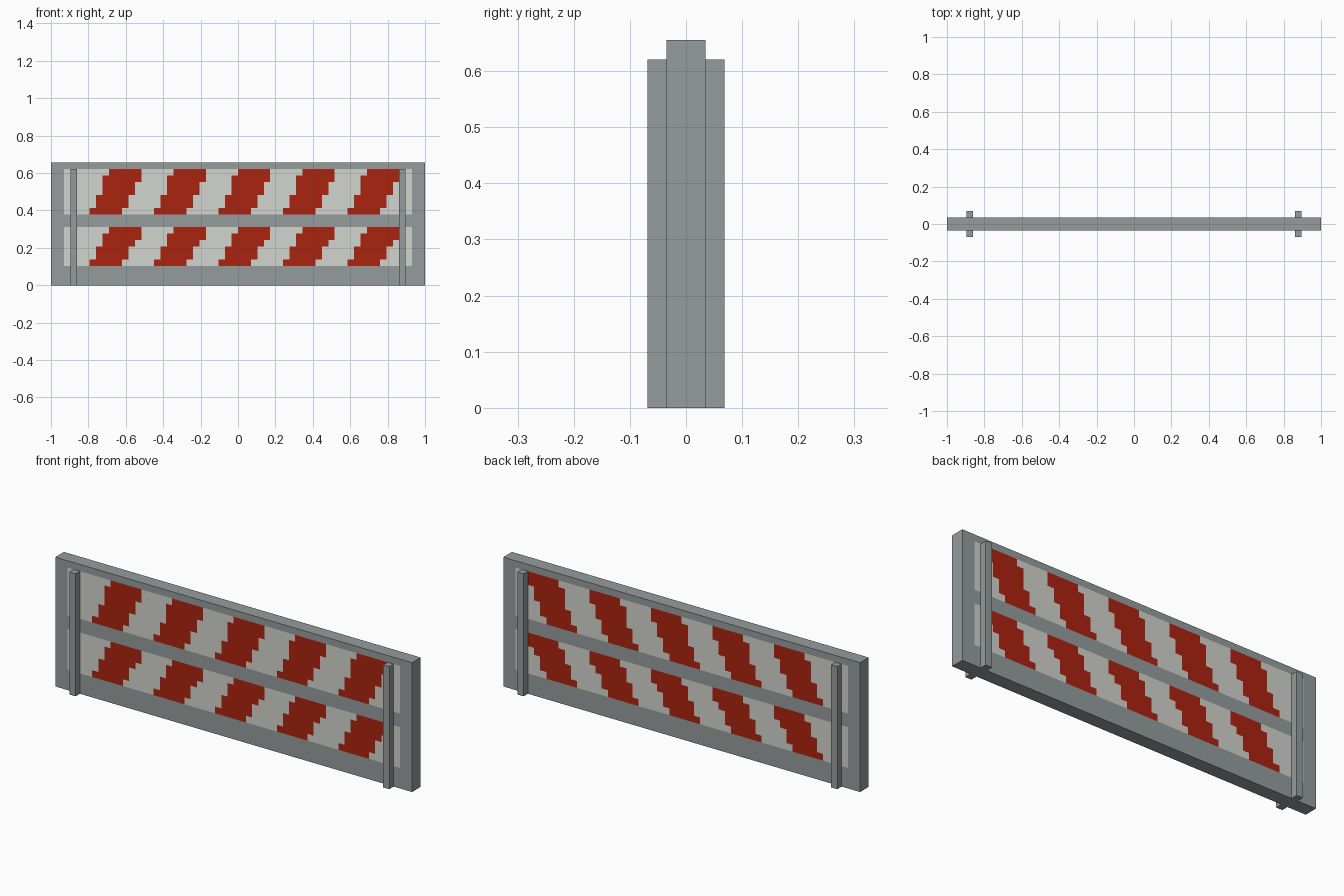
import bpy, bmesh, math
from mathutils import Vector

U = 2 / 58                 # one module of the model
COLS, ROWS = 58, 19        # board size in modules

default = bpy.data.objects.get("Cube")
if default:
    bpy.data.objects.remove(default, do_unlink=True)


def material(name, rgb):
    mat = bpy.data.materials.new(name)
    mat.use_nodes = True
    mat.diffuse_color = (*rgb, 1)
    mat.node_tree.nodes["Principled BSDF"].inputs["Base Color"].default_value = (*rgb, 1)
    return mat


grey = material("grey_metal", (0.30, 0.33, 0.335))
white = material("off_white", (0.65, 0.66, 0.62))
red = material("warning_red", (0.41, 0.017, 0.005))


def box_mesh(lo, hi):
    """Box between two corners, given in modules."""
    bm = bmesh.new()
    bmesh.ops.create_cube(bm, size=1)
    lo, hi = Vector(lo) * U, Vector(hi) * U
    bmesh.ops.scale(bm, vec=hi - lo, verts=bm.verts)
    bmesh.ops.translate(bm, vec=(lo + hi) / 2, verts=bm.verts)
    return bm


def add_object(name, bm, mats):
    mesh = bpy.data.meshes.new(name)
    bm.to_mesh(mesh)
    bm.free()
    for mat in mats:
        mesh.materials.append(mat)
    obj = bpy.data.objects.new(name, mesh)
    bpy.context.collection.objects.link(obj)
    return obj


# Stepped stripe edges, as (left, right) shift per row from the top of a panel
UPPER = [(3, 3), (2, 3), (2, 2), (2, 2), (1, 1), (1, 1), (0, 0)]
LOWER = [(3, 3), (2, 3), (2, 2), (1, 1), (1, 1), (0, 0)]
PANELS = [(18, UPPER), (9, LOWER)]      # top row of each panel


def board_colour(col, row):
    """0 frame, 1 panel, 2 stripe."""
    for top, shifts in PANELS:
        step = top - 1 - row
        if 0 <= step < len(shifts) and 2 <= col < COLS - 2:
            left, right = shifts[step]
            for start in range(6, 50, 10):
                if start + left <= col < start + 5 + right:
                    return 2
            return 1
    return 0


# Board: cut into modules, painted on front and back, then merged by colour
bm = box_mesh((-COLS / 2, -1, 0), (COLS / 2, 1, ROWS))
cuts = [((i - COLS / 2) * U, (1, 0, 0)) for i in range(1, COLS)]
cuts += [(j * U, (0, 0, 1)) for j in range(1, ROWS)]
for offset, normal in cuts:
    bmesh.ops.bisect_plane(bm, geom=bm.verts[:] + bm.edges[:] + bm.faces[:],
                           plane_co=Vector(normal) * offset, plane_no=normal)
bm.normal_update()
for face in bm.faces:
    if abs(face.normal.y) > 0.5:
        centre = face.calc_center_median()
        face.material_index = board_colour(math.floor(centre.x / U + COLS / 2),
                                           math.floor(centre.z / U))
bmesh.ops.dissolve_limit(bm, angle_limit=0.02, verts=bm.verts[:],
                         edges=bm.edges[:], delimit={'MATERIAL'})
add_object("barrier_board", bm, [grey, white, red])

# Upright posts on both faces of the board
for x, side in ((-25.5, "right"), (25.5, "left")):
    for y, end in ((-1.5, "front"), (1.5, "back")):
        post = box_mesh((x - 0.5, y - 0.5, 0), (x + 0.5, y + 0.5, 18))
        add_object(f"{end}_{side}_post", post, [grey])
